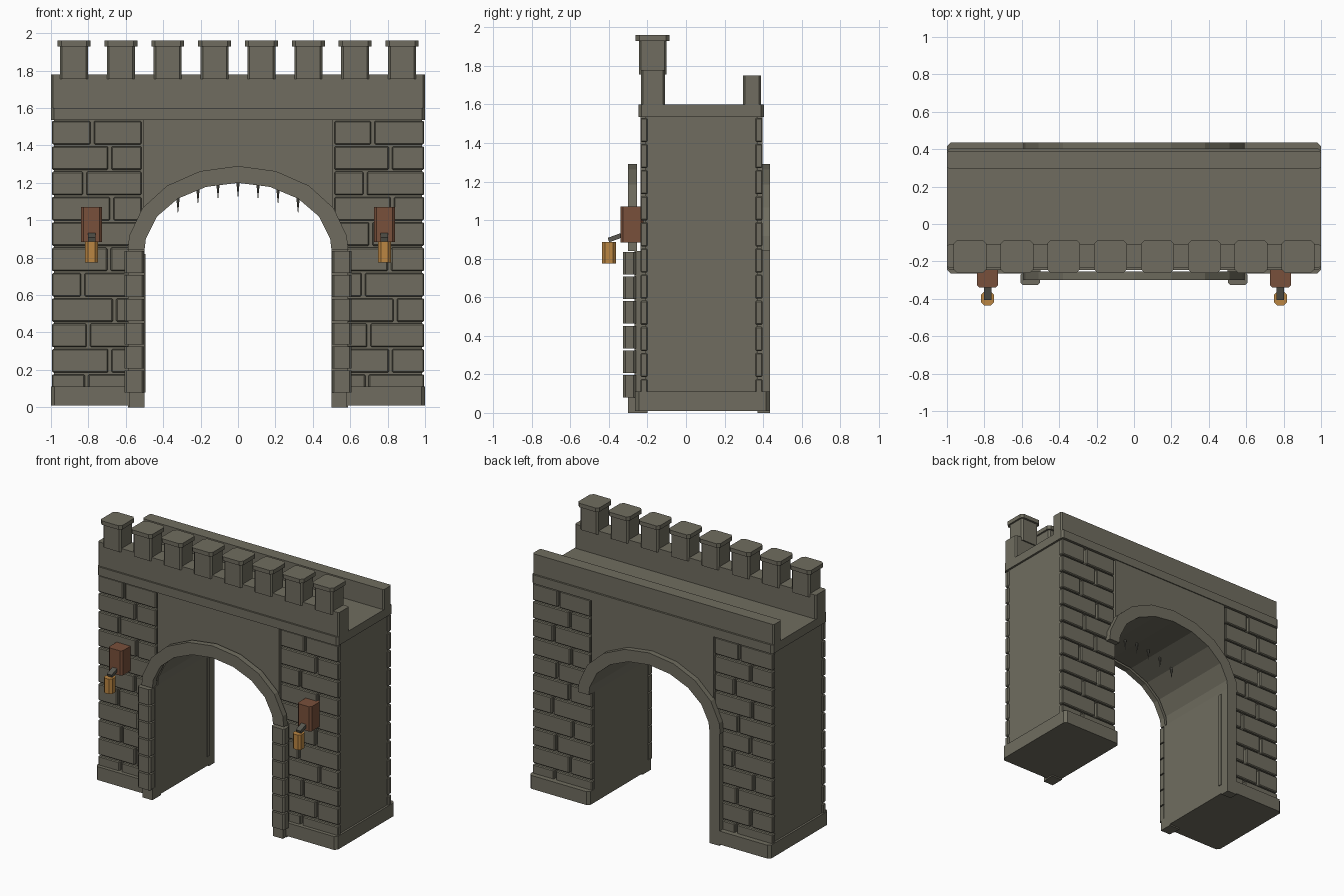
import bpy, bmesh, math
from mathutils import Vector

old = bpy.data.objects.get("Cube")
if old:
    bpy.data.objects.remove(old, do_unlink=True)


def material(name, rgb):
    m = bpy.data.materials.new(name)
    m.use_nodes = True
    m.diffuse_color = (*rgb, 1)
    m.node_tree.nodes["Principled BSDF"].inputs["Base Color"].default_value = (*rgb, 1)
    return m


STONE = material("grey stone", (0.16, 0.152, 0.115))
WOOD = material("red brown wood", (0.19, 0.08, 0.043))
GLOW = material("amber glass", (0.5, 0.24, 0.055))
IRON = material("dark iron", (0.10, 0.097, 0.08))


def finish(name, bm, mat, bevel=0.0):
    bmesh.ops.recalc_face_normals(bm, faces=bm.faces)
    me = bpy.data.meshes.new(name)
    bm.to_mesh(me)
    bm.free()
    me.materials.append(mat)
    ob = bpy.data.objects.new(name, me)
    bpy.context.collection.objects.link(ob)
    if bevel:
        mod = ob.modifiers.new("bevel", "BEVEL")
        mod.width = bevel
        mod.segments = 1
    return ob


def add_box(bm, x, y, z, corner=0.0):
    """Box from (min, max) ranges, optionally with cut vertical corners."""
    size = Vector((x[1] - x[0], y[1] - y[0], z[1] - z[0]))
    mid = Vector((sum(x), sum(y), sum(z))) / 2
    verts = bmesh.ops.create_cube(bm, size=1)["verts"]
    for v in verts:
        v.co = mid + v.co * size
    if corner:
        edges = {e for v in verts for e in v.link_edges
                 if abs(e.verts[0].co.z - e.verts[1].co.z) > 1e-5}
        bmesh.ops.bevel(bm, geom=list(edges), offset=corner, segments=1, affect="EDGES")


def box(name, x, y, z, mat=STONE, corner=0.0, bevel=0.0):
    bm = bmesh.new()
    add_box(bm, x, y, z, corner)
    return finish(name, bm, mat, bevel)


def slab(name, outline, y):
    """Extrude an outline in x and z between two depths."""
    bm = bmesh.new()
    face = bm.faces.new([bm.verts.new((px, y[0], pz)) for px, pz in outline])
    out = bmesh.ops.extrude_face_region(bm, geom=[face])["geom"]
    bmesh.ops.translate(bm, vec=(0, y[1] - y[0], 0),
                        verts=[g for g in out if isinstance(g, bmesh.types.BMVert)])
    return finish(name, bm, STONE)


SPRING = 0.84


def arch(a, b):
    angles = [-90] + list(range(-80, 81, 20)) + [90]
    return [(a * math.sin(math.radians(t)), SPRING + b * math.cos(math.radians(t)))
            for t in angles]


INNER, OUTER = arch(0.5, 0.36), arch(0.59, 0.45)
FRONT, BACK = (-0.236, -0.2), (0.36, 0.397)

# Core wall with the arched passage
slab("wall_core", [(-0.985, 0.01), (-0.5, 0.01)] + INNER +
     [(0.5, 0.01), (0.985, 0.01), (0.985, 1.6), (-0.985, 1.6)], (-0.21, 0.37))

# Smooth panels above the arch and raised arch rings
for side, y, ring_y in (("front", FRONT, (-0.30, -0.255)), ("back", BACK, (0.39, 0.437))):
    slab(side + "_arch_panel", [(-0.504, SPRING)] + INNER +
         [(0.504, SPRING), (0.504, 1.54), (-0.504, 1.54)], y)
    slab(side + "_arch_ring", INNER + OUTER[::-1], ring_y)

# Staggered masonry courses on all four pier faces
JOINTS = [-0.78, -0.685, -0.82, -0.675, -0.79, -0.69, -0.83, -0.66, -0.80, -0.685, -0.81]
COURSE = 0.1355
for side, y in (("front", FRONT), ("back", BACK)):
    bm = bmesh.new()
    for shift in (0, 1.5):
        for row, joint in enumerate(JOINTS):
            top = 1.535 - row * COURSE
            low = max(top - COURSE + 0.006, 0.1)
            edge = 0.516 if top > 1.05 else 0.503
            left, right = (-0.995, -edge) if not shift else (edge, 0.995)
            cut = joint + shift
            if side == "back":
                cut = (-1.5 if not shift else 1.5) - cut
            for x in ((left, cut - 0.009), (cut + 0.009, right)):
                add_box(bm, x, y, (low, top - 0.004))
    finish(side + "_masonry", bm, STONE, 0.006)

# Plinths, string course, parapets
for name, x in (("right_plinth", (-1, -0.5)), ("left_plinth", (0.5, 1))):
    box(name, x, (-0.264, 0.435), (0.01, 0.11), corner=0.02)
box("string_course", (-1, 1), (-0.247, 0.404), (1.535, 1.6), corner=0.015)
box("front_parapet", (-1, 1), (-0.234, -0.11), (1.59, 1.78), corner=0.01)
box("rear_parapet", (-1, 1), (0.297, 0.39), (1.59, 1.75), corner=0.01)

# Capped merlons
for i in range(8):
    c = -0.877 + i * 0.2506
    box(f"merlon_{i + 1}", (c - 0.075, c + 0.075), (-0.245, -0.10), (1.755, 1.935), corner=0.012)
    box(f"merlon_cap_{i + 1}", (c - 0.088, c + 0.088), (-0.262, -0.085), (1.93, 1.96), corner=0.02)

for s, side in ((-1, "right"), (1, "left")):
    def span(a, b):
        return tuple(sorted((s * a, s * b)))

    # Front jambs with stacked blocks
    box(side + "_jamb", span(0.5, 0.588), (-0.266, -0.2), (0, SPRING))
    box(side + "_jamb_foot", span(0.5, 0.583), (-0.30, -0.2), (0, 0.085))
    bm = bmesh.new()
    for k in range(6):
        z = 0.08 + k * 0.1275
        add_box(bm, span(0.502, 0.608), (-0.326, -0.26), (z, z + 0.117), 0.012)
    finish(side + "_jamb_blocks", bm, STONE)

    # Wall lantern: mount, sloping arm, amber lamp
    c = s * 0.783
    box(side + "_lantern_mount", (c - 0.057, c + 0.057), (-0.34, -0.22), (0.885, 1.07),
        WOOD, corner=0.014)
    arm = box(side + "_lantern_arm", (-0.02, 0.02), (-0.045, 0.045), (-0.012, 0.012), IRON)
    arm.location = (c, -0.36, 0.912)
    arm.rotation_euler.x = math.radians(20)
    box(side + "_lantern_lamp", (c - 0.034, c + 0.034), (-0.435, -0.362), (0.775, 0.887),
        GLOW, corner=0.016)

# Rear jamb on one side, with its thin inner strip
box("rear_jamb", (-0.583, -0.5), (0.37, 0.437), (0, SPRING))
box("rear_jamb_strip", (-0.503, -0.494), (0.345, 0.37), (0.08, 0.82))

# Hanging spikes under the vault
bm = bmesh.new()
for i in range(-3, 4):
    x = i * 0.107
    roof = SPRING + 0.36 * math.sqrt(1 - (x / 0.5) ** 2)
    cone = bmesh.ops.create_cone(bm, cap_ends=True, segments=6, radius1=0.0,
                                 radius2=0.012, depth=0.1)["verts"]
    bmesh.ops.translate(bm, verts=cone, vec=(x, 0.03, roof - 0.035))
finish("gate_spikes", bm, IRON)
